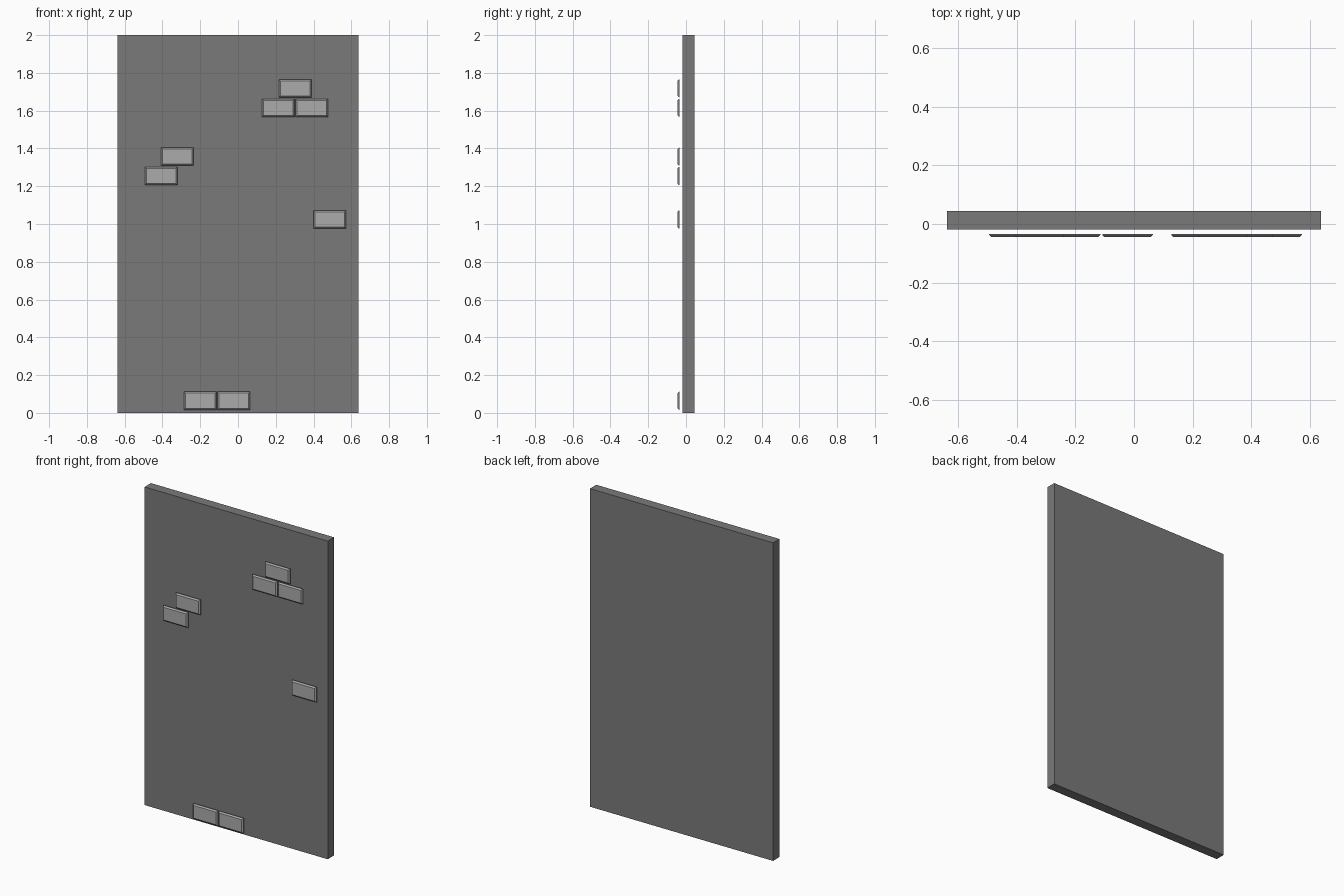
import bpy, bmesh
from mathutils import Matrix

if "Cube" in bpy.data.objects:
    bpy.data.objects.remove(bpy.data.objects["Cube"])


def material(name, value):
    mat = bpy.data.materials.new(name)
    mat.diffuse_color = (value, value, value, 1)
    mat.use_nodes = True
    mat.node_tree.nodes["Principled BSDF"].inputs["Base Color"].default_value = mat.diffuse_color
    return mat


def box(name, lo, hi, mat, bevel=0.0):
    """Box between two corners; optionally chamfers the rim of the front (-y) face."""
    size = [b - a for a, b in zip(lo, hi)]
    centre = [(a + b) / 2 for a, b in zip(lo, hi)]
    bm = bmesh.new()
    bmesh.ops.create_cube(bm, size=1, matrix=Matrix.Diagonal((*size, 1)))
    if bevel:
        rim = [e for e in bm.edges if all(v.co.y < 0 for v in e.verts)]
        bmesh.ops.bevel(bm, geom=rim, offset=bevel, segments=1,
                        profile=0.5, affect='EDGES')
    mesh = bpy.data.meshes.new(name)
    bm.to_mesh(mesh)
    bm.free()
    mesh.materials.append(mat)
    obj = bpy.data.objects.new(name, mesh)
    obj.location = centre
    bpy.context.collection.objects.link(obj)
    return obj


dark_stone = material("dark_stone", 0.195)
light_stone = material("light_stone", 0.41)

# Wall slab
box("wall_panel", (-0.637, -0.018, 0), (0.637, 0.045, 2), dark_stone)

# Raised bricks, floating just in front of the wall (x, z centres)
W, H = 0.172, 0.096
BRICKS = [
    (0.302, 1.718), (0.213, 1.615), (0.391, 1.615),   # upper right cluster
    (-0.321, 1.357), (-0.407, 1.254),                 # left pair
    (0.486, 1.024),                                   # single brick
    (-0.200, 0.064), (-0.022, 0.064),                 # bottom pair
]
for i, (x, z) in enumerate(BRICKS, 1):
    box(f"brick_{i}", (x - W / 2, -0.045, z - H / 2),
        (x + W / 2, -0.034, z + H / 2), light_stone, bevel=0.008)
